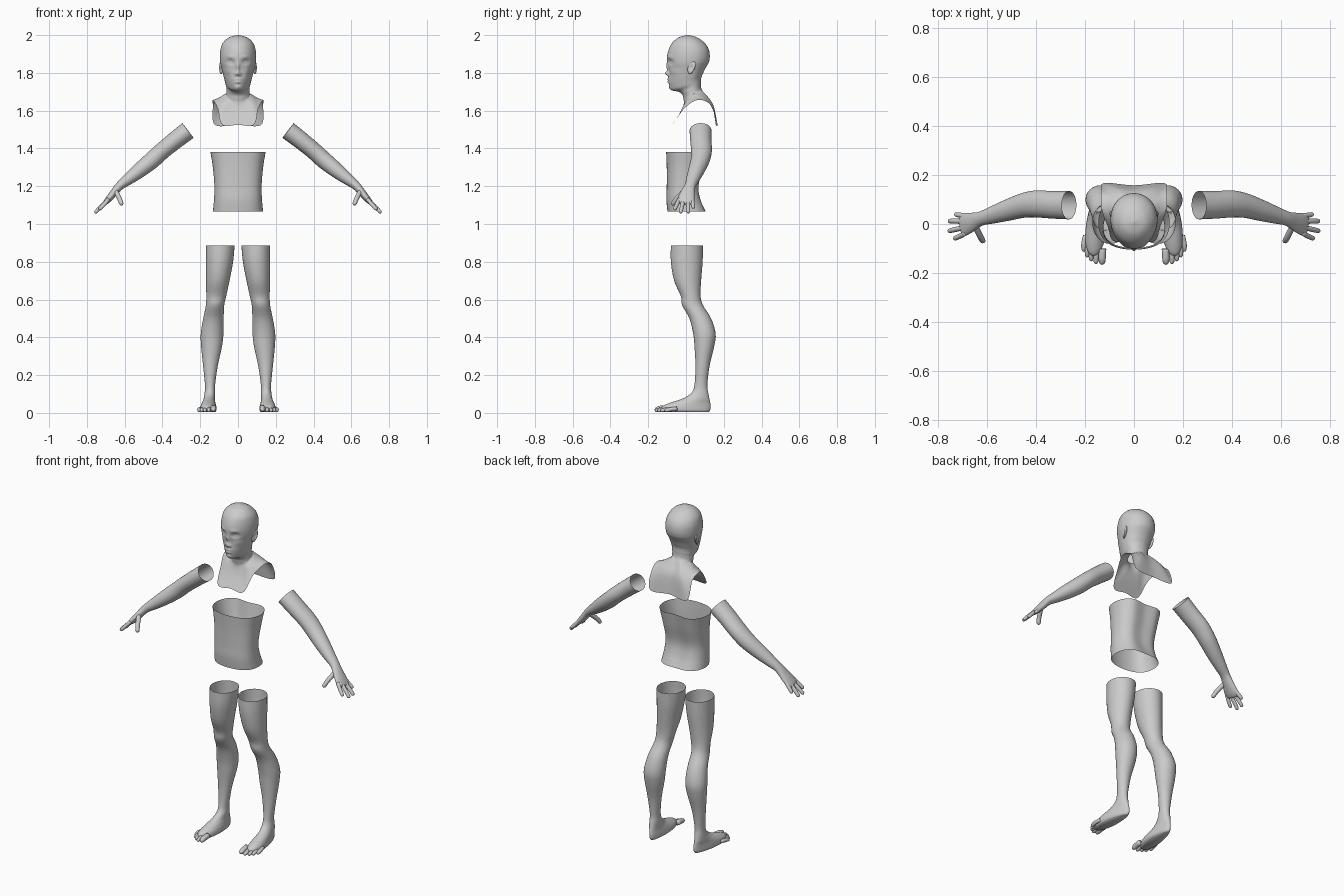
import bpy, bmesh, math
from mathutils import Vector as V

A = [2 * math.pi * i / 12 for i in range(12)]   # 12 anchors per ring, 0 = front


def catmull(p, steps, closed):
    """Smooth curve through the points p."""
    n, out = len(p), []
    for i in range(n if closed else n - 1):
        if closed:
            a, b, c, d = (p[(i + k) % n] for k in (-1, 0, 1, 2))
        else:
            a, b, c, d = p[max(i - 1, 0)], p[i], p[i + 1], p[min(i + 2, n - 1)]
        for s in range(steps):
            t = s / steps
            out.append(0.5 * (2 * b + (c - a) * t + (2 * a - 5 * b + 4 * c - d) * t * t
                              + (3 * b - a - 3 * c + d) * t ** 3))
    if not closed:
        out.append(p[-1].copy())
    return out


def loft(bm, rings, around=5, along=5, cap_start=False, cap_end=False):
    """Skin a smooth surface through closed rings of anchor points."""
    rings = [catmull(r, around, True) for r in rings]
    cols = [catmull(list(c), along, False) for c in zip(*rings)]
    rows = [[bm.verts.new(p) for p in r] for r in zip(*cols)]
    n = len(rows[0])
    for r, q in zip(rows, rows[1:]):
        for i in range(n):
            bm.faces.new((r[i], r[(i + 1) % n], q[(i + 1) % n], q[i]))
    if cap_start:
        bm.faces.new(rows[0])
    if cap_end:
        bm.faces.new(rows[-1])


def ring(cx, w, fy, by, fz, bz, k=0, skew=0, p=1, notch=0):
    """Ring from front (fy, fz) to back (by, bz); k widens the front."""
    out = []
    for a in A:
        s, c = math.sin(a), math.cos(a)
        s, c = (math.copysign(abs(v) ** p, v) if abs(v) > 1e-6 else 0 for v in (s, c))
        f = (1 + c) / 2
        y = by + (fy - by) * f - (notch if c < -0.99 else 0)
        out.append(V((cx + w * s * (1 + k * c) + skew * c, y, bz + (fz - bz) * f)))
    return out


def sweep(bm, path, ref, around=4, along=4, cap_start=False):
    """Tube along (x, y, z, thickness radius, radius along ref)."""
    pts, rings = [V(p[:3]) for p in path], []
    for i, p in enumerate(path):
        t = (pts[min(i + 1, len(pts) - 1)] - pts[max(i - 1, 0)]).normalized()
        side = (V(ref) - t * t.dot(V(ref))).normalized()
        up = t.cross(side)
        rings.append([pts[i] + up * p[3] * math.sin(a) + side * p[4] * math.cos(a) for a in A])
    loft(bm, rings, around, along, cap_start, True)


def digit(bm, pts, r, ref):
    """Finger or toe with a rounded tip."""
    a, m, b = (V(p) for p in pts)
    d = (b - m).normalized()
    path = [(*a, r, r), (*m, r, r), (*(b - d * r), r * 0.9, r * 0.9),
            (*(b - d * r * 0.3), r * 0.6, r * 0.6), (*b, r * 0.1, r * 0.1)]
    sweep(bm, path, ref, 2, 3, True)


def finish(name, bm, mirror=False):
    bmesh.ops.recalc_face_normals(bm, faces=bm.faces)
    me = bpy.data.meshes.new(name)
    bm.to_mesh(me)
    bm.free()
    for f in me.polygons:
        f.use_smooth = True
    ob = bpy.data.objects.new(name, me)
    bpy.context.collection.objects.link(ob)
    if mirror:
        ob.modifiers.new("mirror", 'MIRROR').use_mirror_merge = False
    return ob


# Head and neck: front y, front z, back y, back z, half width, front taper
head = [(0.005, 2.0, 0.015, 2.0, .005, 0), (-.04, 1.987, .06, 1.987, .05, 0),
        (-.075, 1.957, .10, 1.957, .081, 0), (-.093, 1.92, .12, 1.925, .093, -.05),
        (-.10, 1.885, .126, 1.89, .096, -.06), (-.097, 1.85, .122, 1.86, .094, -.06),
        (-.092, 1.82, .112, 1.84, .088, -.08), (-.092, 1.79, .098, 1.815, .081, -.12),
        (-.094, 1.76, .087, 1.79, .074, -.2), (-.089, 1.73, .081, 1.775, .068, -.25),
        (-.076, 1.708, .079, 1.762, .064, -.25), (-.04, 1.70, .079, 1.748, .061, -.15),
        (-.02, 1.685, .079, 1.733, .061, 0), (-.014, 1.665, .083, 1.712, .062, 0)]
rings = [ring(0, w, fy, by, fz, bz, k) for fy, fz, by, bz, w, k in head]
# Collar: half rings front to back, ending in arched openings at the shoulders
collar = [[(0, -.012, 1.635), (.03, -.008, 1.64), (.056, .005, 1.66), (.07, .04, 1.685),
           (.06, .075, 1.69), (.035, .1, 1.69), (0, .1, 1.685)],
          [(0, -.03, 1.59), (.05, -.03, 1.59), (.082, -.003, 1.64), (.098, .05, 1.667),
           (.1, .1, 1.663), (.075, .143, 1.63), (0, .138, 1.63)],
          [(0, -.07, 1.525), (.083, -.07, 1.525), (.107, -.01, 1.61), (.132, .06, 1.656),
           (.133, .13, 1.63), (.122, .167, 1.525), (0, .158, 1.525)]]
for half in collar:
    rings.append([V(p) for p in half] + [V((-x, y, z)) for x, y, z in half[5:0:-1]])
bm = bmesh.new()
loft(bm, rings, 12, 6, cap_start=True)
# Face relief: x, z, spread x, spread z, push in y
relief = [(0, 1.83, .009, .025, -.010), (0, 1.797, .010, .011, -.018), (.013, 1.792, .006, .007, -.008),
          (.040, 1.857, .017, .012, .015), (.041, 1.856, .011, .007, -.008), (.038, 1.885, .02, .007, -.004),
          (0, 1.766, .018, .004, -.006), (0, 1.752, .015, .005, -.007), (0, 1.759, .022, .002, .003),
          (0, 1.738, .015, .006, .003), (0, 1.722, .015, .01, -.004), (.05, 1.81, .016, .02, -.004)]
for v in bm.verts:
    if v.co.y < -.03 and v.co.z > 1.70:
        x, z = abs(v.co.x), v.co.z
        v.co.y += sum(d * math.exp(-((x - cx) / sx) ** 2 - ((z - cz) / sz) ** 2)
                      for cx, cz, sx, sz, d in relief)
finish("head_and_collar", bm)

# Ears: flattened spheres with a scooped outer side
bm = bmesh.new()
bmesh.ops.create_uvsphere(bm, u_segments=24, v_segments=16, radius=1)
for v in bm.verts:
    x, y, z = v.co
    scoop = .9 * math.exp(-(y * y + z * z) / .2) if x > 0 else 0
    w = .02 * (1 + .25 * z)
    v.co = V((.089 + .010 * (x - scoop) + .006 * y, .028 + w * y + .008 * z, 1.828 + .034 * z))
finish("ears", bm, True)

# Torso shell: z, half width, front y, back y, spine groove
torso = [(1.38, .146, -.105, .115, .018), (1.30, .133, -.102, .098, .016), (1.20, .125, -.102, .075, .013),
         (1.13, .127, -.104, .085, .012), (1.065, .133, -.098, .112, .008)]
bm = bmesh.new()
loft(bm, [ring(0, w, fy, by, z, z, 0, 0, .85, n) for z, w, fy, by, n in torso], 8, 6)
finish("torso", bm)

# Arms: path from the upper arm opening to the knuckles
arm = [(.265, .077, 1.495, .049, .058), (.33, .078, 1.445, .047, .056), (.40, .082, 1.388, .045, .055),
       (.455, .075, 1.338, .045, .050), (.52, .055, 1.285, .040, .043), (.58, .036, 1.238, .031, .035),
       (.625, .022, 1.203, .023, .029), (.655, .010, 1.168, .020, .037), (.685, 0, 1.132, .017, .045),
       (.703, -.006, 1.112, .012, .043), (.708, -.008, 1.106, .004, .03)]
bm = bmesh.new()
sweep(bm, arm, (0, 1, 0), 4, 4)
finish("arms", bm, True)

# Fingers and thumbs
bm = bmesh.new()
for base, mid, tip in [((.685, .032, 1.132), (.71, .036, 1.105), (.732, .04, 1.083)),
                       ((.69, .010, 1.127), (.728, .012, 1.09), (.757, .012, 1.058)),
                       ((.69, -.014, 1.127), (.728, -.022, 1.09), (.758, -.029, 1.058)),
                       ((.685, -.036, 1.132), (.712, -.05, 1.10), (.736, -.061, 1.075))]:
    digit(bm, (base, mid, tip), .0105, (0, 1, 0))
digit(bm, ((.648, -.008, 1.175), (.628, -.05, 1.135), (.614, -.074, 1.10)), .0125, (0, 1, 0))
finish("fingers", bm, True)

# Legs and feet: z, inner x, outer x, front y, back y, front widening, front skew
leg = [(.885, .018, .17, -.08, .09, 0, 0), (.80, .026, .17, -.08, .088, 0, 0), (.70, .045, .169, -.063, .08, 0, 0),
       (.62, .062, .168, -.028, .077, 0, 0), (.57, .073, .170, -.02, .09, 0, 0), (.50, .076, .184, .018, .133, 0, 0),
       (.42, .077, .197, .038, .157, 0, 0), (.35, .085, .195, .045, .149, 0, 0), (.25, .107, .185, .05, .125, 0, 0),
       (.15, .121, .175, .045, .113, 0, 0), (.105, .121, .177, .028, .118, 0, 0), (.075, .123, .182, -.02, .124, 0, .004),
       (.055, .120, .188, -.08, .128, .15, .008), (.035, .115, .194, -.125, .130, .22, .01),
       (.015, .114, .195, -.13, .128, .22, .01), (.004, .122, .188, -.12, .12, .2, .01)]
bm = bmesh.new()
loft(bm, [ring((a + b) / 2, (b - a) / 2, f, r, z, z, k, s) for z, a, b, f, r, k, s in leg],
     4, 4, cap_end=True)
finish("legs", bm, True)

# Toes
bm = bmesh.new()
for x, x2, y, r in [(.128, .130, -.166, .015), (.153, .155, -.164, .0105), (.171, .175, -.152, .010),
                    (.186, .191, -.136, .010), (.198, .205, -.113, .0105)]:
    digit(bm, ((x, y + .065, r + .012), (x2, y + .03, r + .008), (x2, y, r)), r, (1, 0, 0))
finish("toes", bm, True)
